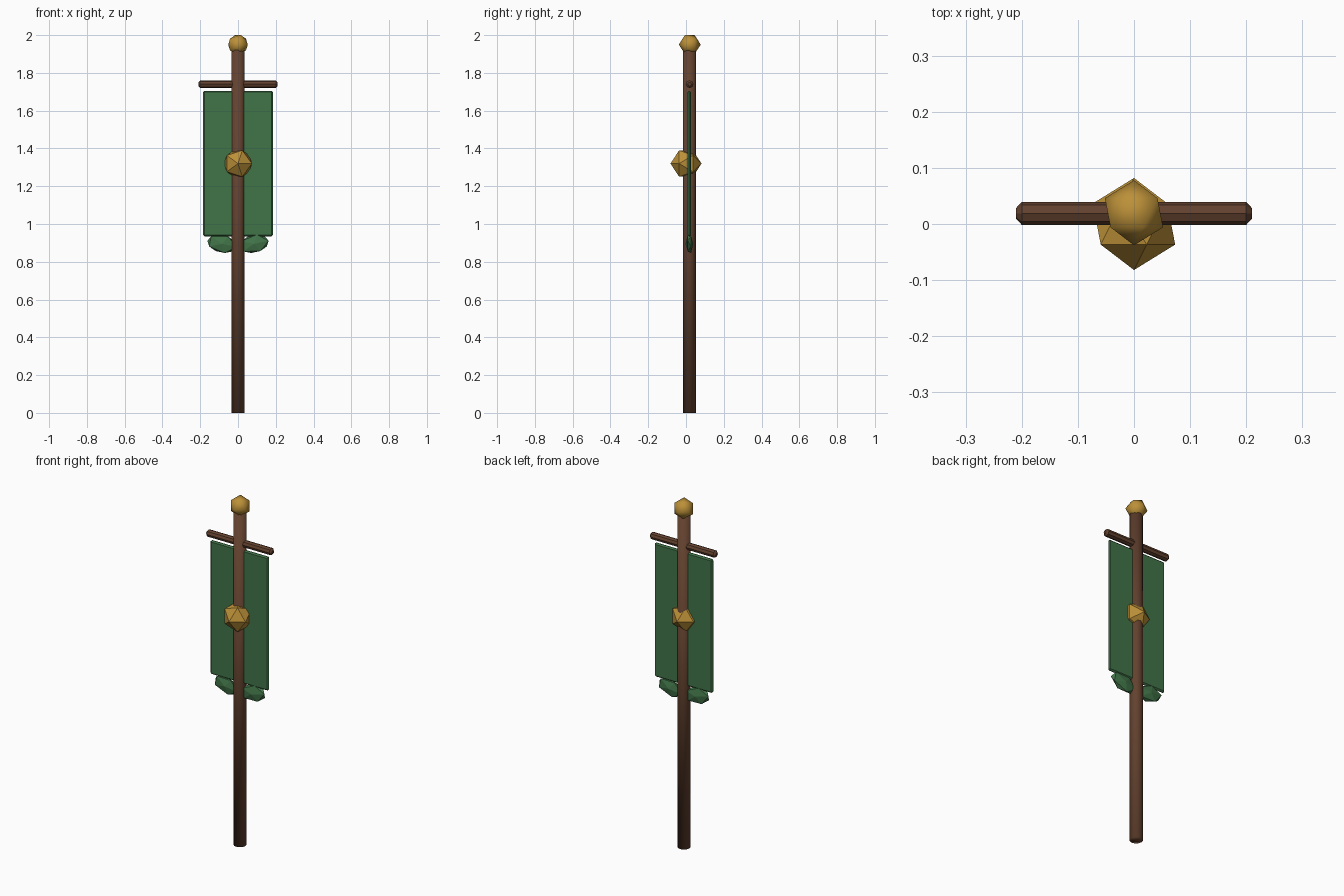
import bpy, math
from mathutils import Matrix

if "Cube" in bpy.data.objects:
    bpy.data.objects.remove(bpy.data.objects["Cube"])

Y = 0.018  # depth of the pole axis


def material(name, rgb):
    m = bpy.data.materials.new(name)
    m.diffuse_color = (*rgb, 1)
    m.use_nodes = True
    m.node_tree.nodes["Principled BSDF"].inputs["Base Color"].default_value = m.diffuse_color
    return m


wood = material("brown wood", (0.125, 0.054, 0.028))
cloth = material("green cloth", (0.053, 0.175, 0.065))
gold = material("gold", (0.50, 0.28, 0.04))


def finish(name, mat, smooth=False, bevel=0):
    ob = bpy.context.object
    ob.name = name
    ob.data.materials.append(mat)
    if bevel:
        b = ob.modifiers.new("Bevel", 'BEVEL')
        b.width = bevel
        b.segments = 1
        b.limit_method = 'ANGLE'
        b.angle_limit = math.radians(60)
    if smooth:
        bpy.ops.object.shade_smooth()
    return ob


def gem(name, loc, size, mat, smooth=False, tilt=0):
    """Twenty-sided ball with a corner facing the front, stretched, then tilted."""
    bpy.ops.mesh.primitive_ico_sphere_add(subdivisions=1, radius=1)
    ob = finish(name, mat, smooth)
    ob.data.transform(Matrix.Rotation(math.radians(90), 4, 'X'))
    ob.data.transform(Matrix.Diagonal((*size, 1)))
    ob.data.transform(Matrix.Rotation(tilt, 4, 'Y'))
    ob.location = loc
    return ob


# Pole
bpy.ops.mesh.primitive_cylinder_add(vertices=12, radius=0.035, depth=1.94,
                                    location=(0, Y, 0.97))
finish("pole", wood, smooth=True)

# Crossbar with chamfered ends
bpy.ops.mesh.primitive_cylinder_add(vertices=8, radius=0.0205, depth=0.42,
                                    location=(0, Y + 0.001, 1.74),
                                    rotation=(0, math.pi / 2, 0))
finish("crossbar", wood, bevel=0.01)

# Banner cloth
bpy.ops.mesh.primitive_cube_add(size=1, location=(0, Y, 1.32))
banner = finish("banner", cloth, bevel=0.007)
banner.data.transform(Matrix.Diagonal((0.37, 0.018, 0.77, 1)))

# Ragged tails under the banner, mirrored left and right
for side, label in ((-1, "left"), (1, "right")):
    gem(label + "_tail", (side * 0.085, Y, 0.895), (0.088, 0.02, 0.052), cloth,
        tilt=-side * math.radians(12))

# Gold medallion and finial ball
gem("medallion", (0, 0, 1.32), (0.082, 0.082, 0.082), gold)
gem("finial", (0, Y + 0.002, 1.95), (0.058, 0.058, 0.0585), gold, smooth=True)
